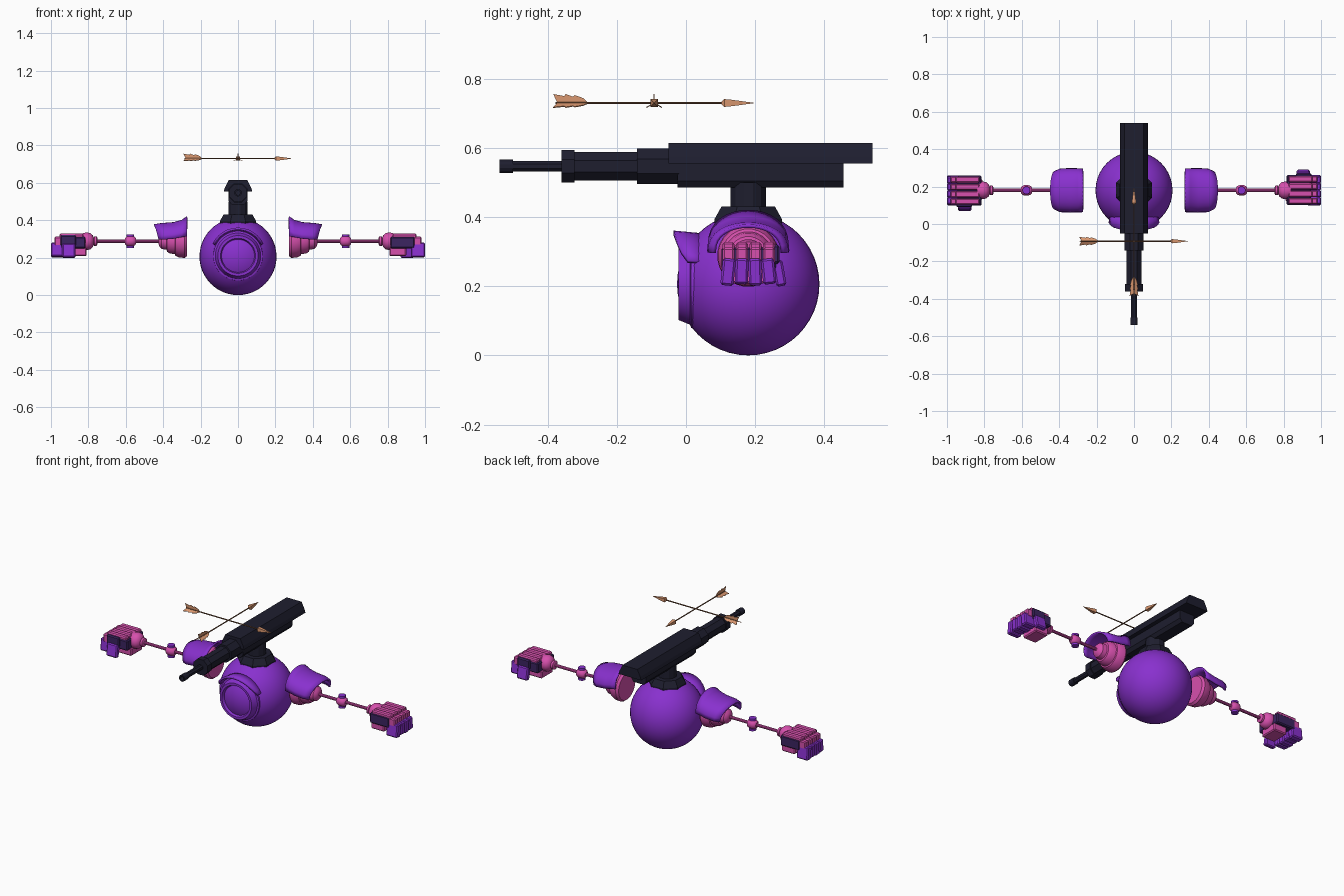
import bpy, bmesh
from math import sin, cos, pi, radians
from mathutils import Matrix, Vector

if "Cube" in bpy.data.objects:
    bpy.data.objects.remove(bpy.data.objects["Cube"])


def material(name, rgb):
    m = bpy.data.materials.new(name)
    m.use_nodes = True
    m.diffuse_color = (*rgb, 1)
    m.node_tree.nodes["Principled BSDF"].inputs["Base Color"].default_value = (*rgb, 1)
    return m


PURPLE = material("purple", (0.25, 0.03, 0.62))
PINK = material("pink", (0.68, 0.08, 0.42))
LENS = material("magenta lens", (0.65, 0.03, 0.36))
NAVY = material("dark navy", (0.013, 0.013, 0.028))
PLUM = material("dark plum", (0.045, 0.018, 0.12))
TAN = material("tan", (0.7, 0.31, 0.16))
BROWN = material("brown", (0.2, 0.09, 0.045))
MID = 0.18   # y of the body and arm axis
ARM_Z = 0.288


def finish(name, bm, mat, smooth=0):
    bmesh.ops.recalc_face_normals(bm, faces=bm.faces)
    me = bpy.data.meshes.new(name)
    bm.to_mesh(me)
    bm.free()
    me.materials.append(mat)
    ob = bpy.data.objects.new(name, me)
    bpy.context.collection.objects.link(ob)
    if smooth:
        bpy.ops.object.select_all(action='DESELECT')
        ob.select_set(True)
        bpy.context.view_layer.objects.active = ob
        bpy.ops.object.shade_smooth_by_angle(angle=radians(smooth))
    return ob


def loft(name, rings, mat, smooth=0, closed=True, caps=True):
    """Skin a list of rings that all have the same number of points."""
    bm = bmesh.new()
    rows = [[bm.verts.new(p) for p in ring] for ring in rings]
    n = len(rows[0])
    for a, b in zip(rows, rows[1:]):
        for i in range(n if closed else n - 1):
            j = (i + 1) % n
            bm.faces.new((a[i], a[j], b[j], b[i]))
    if closed and caps:
        bm.faces.new(rows[0])
        bm.faces.new(rows[-1])
    return finish(name, bm, mat, smooth)


def lathe(name, profile, axis, centre, mat, n=32, smooth=35):
    """Turn (position, radius) pairs about a line along x, y or z."""
    c = Vector(centre)
    rings = []
    for t, r in profile:
        ring = []
        for k in range(n):
            a = 2 * pi * (k + 0.5) / n
            u, v = r * cos(a), r * sin(a)
            ring.append(c + Vector({"x": (t, u, v), "y": (u, t, v), "z": (u, v, t)}[axis]))
        rings.append(ring)
    return loft(name, rings, mat, smooth)


def prism(name, section, y0, y1, mat):
    return loft(name, [[(x, y, z) for x, z in section] for y in (y0, y1)], mat)


def box(name, lo, hi, mat, side=1, tilt=0, bevel=0.006):
    """Bevelled box; the far side is the same box turned half way round."""
    lo, hi = Vector(lo), Vector(hi)
    bm = bmesh.new()
    bmesh.ops.create_cube(bm, size=1)
    bmesh.ops.scale(bm, vec=hi - lo, verts=bm.verts)
    bmesh.ops.bevel(bm, geom=bm.edges[:], offset=bevel, segments=1, affect='EDGES')
    bmesh.ops.rotate(bm, matrix=Matrix.Rotation(radians(tilt), 3, 'X'), verts=bm.verts)
    bmesh.ops.translate(bm, vec=(lo + hi) / 2, verts=bm.verts)
    if side < 0:
        bmesh.ops.rotate(bm, matrix=Matrix.Rotation(pi, 3, 'Z'), verts=bm.verts)
    bmesh.ops.translate(bm, vec=(0, MID, 0), verts=bm.verts)
    return finish(name, bm, mat)


def thicken(ob, depth):
    mod = ob.modifiers.new("thickness", 'SOLIDIFY')
    mod.thickness = depth
    mod.offset = 0


# Round body
bm = bmesh.new()
bmesh.ops.create_uvsphere(bm, u_segments=40, v_segments=24, radius=0.206,
                          matrix=Matrix.Translation((0, MID, 0.206)))
finish("body", bm, PURPLE, 40)

# Eye: stepped bezel, dish and lens
lathe("eye_bezel", [(0.06, 0.135), (0.015, 0.132), (0.012, 0.122), (-0.022, 0.108),
                    (-0.022, 0.094), (-0.006, 0.088), (-0.006, 0.06)],
      "y", (0, 0, 0.21), PURPLE)
lathe("eye_lens", [(0, 0.06), (-0.009, 0.06), (-0.012, 0.05)], "y", (0, 0, 0.21), LENS)

# Brow over the eye, leaning forward at the top
rows = []
for t in (0, 0.5, 1):
    row = []
    for k in range(13):
        a = radians(25 + 130 * k / 12)
        lift = max(0, sin(a) - 0.4) / 0.6
        r = 0.145 - 0.008 * t
        front = 0.012 - 0.048 * lift ** 0.6
        row.append((r * cos(a), front + (0.05 - front) * t, 0.21 + r * sin(a)))
    rows.append(row)
thicken(loft("eye_brow", rows, PURPLE, 40, closed=False), 0.012)

# Turret mount
lathe("turret_collar", [(0.36, 0.105), (0.395, 0.105), (0.43, 0.084)], "z", (0, MID, 0), NAVY, 8, 0)
lathe("turret_neck", [(0.42, 0.053), (0.5, 0.053)], "z", (0, MID, 0), NAVY, 12, 0)

# Gun housing
prism("gun_cover", [(-0.076, 0.555), (0.076, 0.555), (0.07, 0.575), (0.05, 0.615),
                    (-0.05, 0.615), (-0.07, 0.575)], -0.05, 0.54, NAVY)
prism("gun_base", [(-0.035, 0.485), (0.035, 0.485), (0.05, 0.505), (0.05, 0.56),
                   (-0.05, 0.56), (-0.05, 0.505)], -0.025, 0.455, NAVY)

# Stepped barrel with bored muzzle
for name, y0, y1, r in (("barrel_root", -0.142, -0.02, 0.055),
                        ("barrel_sleeve", -0.325, -0.14, 0.044),
                        ("barrel_clamp", -0.36, -0.322, 0.051),
                        ("barrel_tube", -0.51, -0.355, 0.0165)):
    lathe(name, [(y0, r), (y1, r)], "y", (0, 0, 0.547), NAVY, 8, 0)
lathe("barrel_muzzle", [(-0.5, 0.02), (-0.54, 0.02), (-0.54, 0.012), (-0.515, 0.012)],
      "y", (0, 0, 0.547), NAVY, 12, 0)

# Arms
for side, label in ((1, "left"), (-1, "right")):
    def turned(part, mat, profile, n=24):
        lathe(label + part, [(side * t, r) for t, r in profile], "x", (0, MID, ARM_Z), mat, n)

    turned("_shoulder", PINK, [(0.272, 0.08), (0.285, 0.09), (0.315, 0.088), (0.335, 0.078),
                               (0.337, 0.07), (0.365, 0.066), (0.38, 0.056), (0.382, 0.046),
                               (0.408, 0.042), (0.42, 0.03), (0.425, 0.014)])
    turned("_arm_rod", PINK, [(0.41, 0.009), (0.78, 0.009)], 10)
    turned("_elbow", PINK, [(0.545, 0.014), (0.552, 0.024), (0.565, 0.029),
                            (0.585, 0.029), (0.598, 0.024), (0.605, 0.014)], 12)
    for z in (-0.031, 0.031):
        lathe(label + "_elbow_cap", [(z - 0.006, 0.021), (z + 0.006, 0.021)], "z",
              (side * 0.575, MID, ARM_Z), PURPLE, 12)
    turned("_wrist", PINK, [(0.752, 0.018), (0.756, 0.026), (0.768, 0.026), (0.772, 0.02),
                            (0.776, 0.032), (0.79, 0.044), (0.81, 0.048), (0.84, 0.04)])

    # Shoulder pad: arched shell flaring upward toward the body
    rows = []
    for x, width, base, top, slant in ((0.272, 0.112, 0.315, 0.417, 0), (0.3, 0.113, 0.31, 0.397, 0),
                                       (0.345, 0.114, 0.302, 0.385, -0.005),
                                       (0.41, 0.112, 0.297, 0.38, -0.015),
                                       (0.448, 0.098, 0.296, 0.374, -0.025)):
        rows.append([(side * (x + slant * (1 - sin(a))), MID + width * cos(a),
                      base + (top - base) * sin(a) ** 0.8)
                     for a in (pi * k / 16 for k in range(17))])
    thicken(loft(label + "_shoulder_pad", rows, PURPLE, 40, closed=False), 0.01)

    # Hand: palm, knuckle plates, bent fingers and thumb
    box(label + "_palm", (0.815, -0.078, 0.25), (0.945, 0.082, 0.312), PLUM, side)
    box(label + "_hand_heel", (0.81, -0.06, 0.208), (0.9, 0.05, 0.255), PINK, side)
    for k in range(4):
        y = -0.074 + 0.039 * k
        box(label + "_knuckle", (0.825, y, 0.302), (0.955, y + 0.034, 0.328), PINK, side)
        box(label + "_finger", (0.935, y, 0.262), (0.982, y + 0.034, 0.312), PINK, side)
        box(label + "_fingertip", (0.925, y - 0.003, 0.202 + 0.004 * (k % 2)),
            (1.0, y + 0.035, 0.28), PURPLE, side, (k - 1.5) * 4)
    box(label + "_thumb", (0.87, 0.075, 0.2), (0.94, 0.105, 0.275), PURPLE, side, 10)
    box(label + "_thumb_guard", (0.865, 0.068, 0.265), (0.95, 0.09, 0.32), PLUM, side)

# Crossed arrows: built along +x, then turned and placed
FIN = [(0.0, 0.0), (-0.012, 0.026), (0.02, 0.02), (0.024, 0.026), (0.045, 0.018),
       (0.05, 0.023), (0.075, 0.014), (0.09, 0.0)]


def arrow(name, turn):
    place = Matrix.Translation((0, -0.092, 0.73)) @ Matrix.Rotation(turn, 4, 'Z')
    parts = [lathe(name + "_shaft", [(-0.285, 0.0035), (0.21, 0.0035)], "x", (0, 0, 0), BROWN, 8),
             lathe(name + "_head", [(0.195, 0.006), (0.203, 0.016), (0.225, 0.013), (0.29, 0.0005)],
                   "x", (0, 0, 0), TAN, 4, 0)]
    for k in range(3):
        a = radians(90 + 120 * k)
        bm = bmesh.new()
        bm.faces.new([bm.verts.new((x - 0.28, r * cos(a), r * sin(a))) for x, r in FIN])
        fin = finish(name + "_feather", bm, TAN)
        thicken(fin, 0.003)
        parts.append(fin)
    for ob in parts:
        ob.matrix_world = place


arrow("cross_arrow", 0)
arrow("long_arrow", pi / 2)
